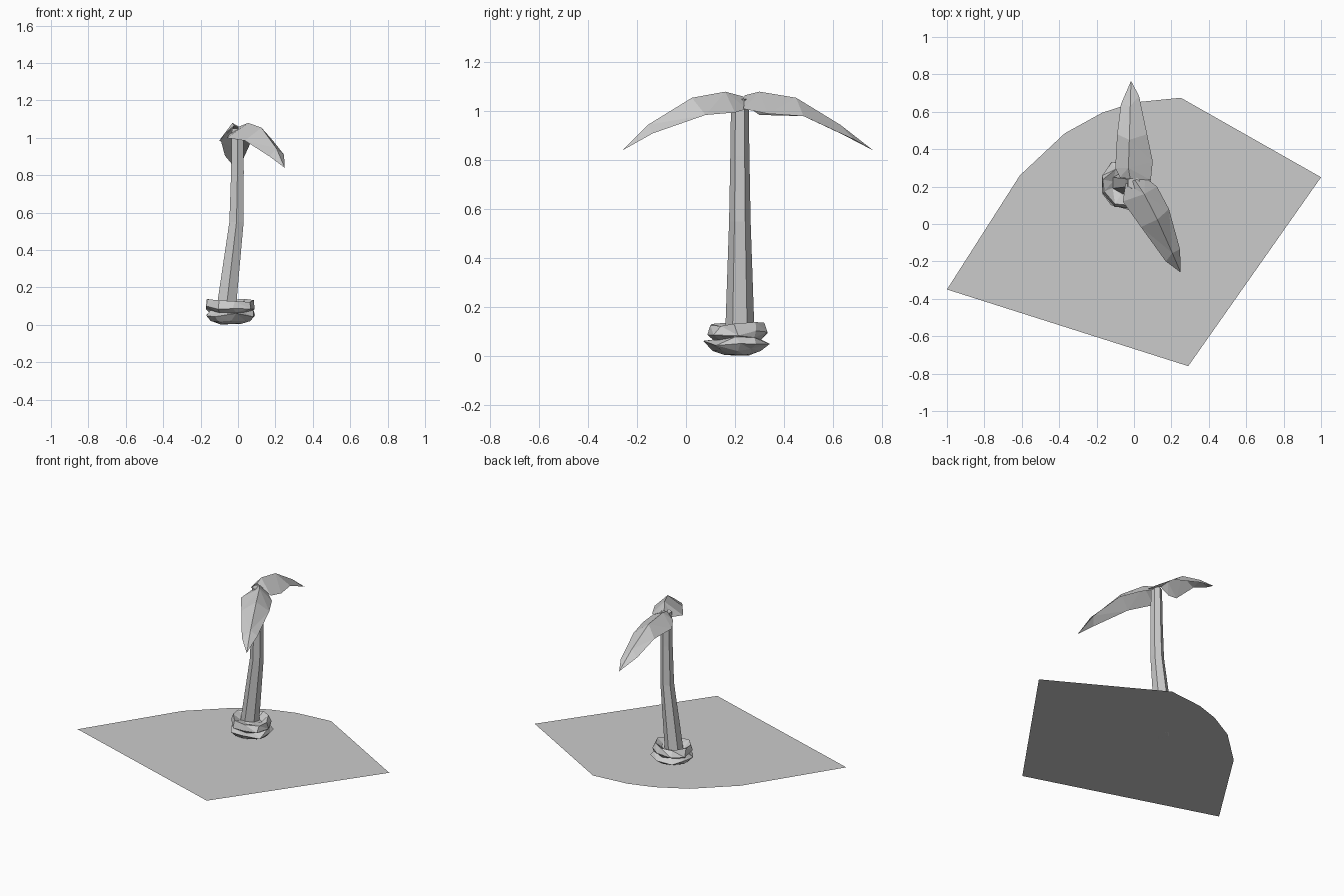
import bpy, bmesh, math, random
from mathutils import Vector

cube = bpy.data.objects.get("Cube")
if cube:
    bpy.data.objects.remove(cube)

random.seed(4)
grey = bpy.data.materials.new("plain grey")
grey.use_nodes = True
GREY = (0.6, 0.6, 0.6, 1)
grey.diffuse_color = GREY
grey.node_tree.nodes["Principled BSDF"].inputs["Base Color"].default_value = GREY


def finish(name, bm):
    """Turn a bmesh into a flat shaded grey object."""
    mesh = bpy.data.meshes.new(name)
    bm.to_mesh(mesh)
    bm.free()
    mesh.materials.append(grey)
    obj = bpy.data.objects.new(name, mesh)
    bpy.context.collection.objects.link(obj)
    return obj


def loft(bm, rings, closed=True):
    """Bridge successive rows of points with quads."""
    rows = [[bm.verts.new(p) for p in ring] for ring in rings]
    count = len(rows[0])
    for low, high in zip(rows, rows[1:]):
        for i in range(count if closed else count - 1):
            j = (i + 1) % count
            bm.faces.new((low[i], low[j], high[j], high[i]))
    return rows


# Sandy ground sheet
bm = bmesh.new()
outline = [(1, .25), (.25, .675), (0, .65), (-.17, .595), (-.37, .485),
           (-.61, .26), (-1, -.35), (.29, -.76)]
bm.faces.new([bm.verts.new((x, y, .004)) for x, y in outline])
finish("ground", bm)

# Six-sided trunk with a gentle bend: centre x, height, radius
bm = bmesh.new()
rings = []
for cx, z, r in [(-.07, .03, .062), (-.008, .55, .044),
                 (-.003, .82, .039), (-.002, 1.05, .036)]:
    rings.append([(cx + r * math.sin(a), .22 - r * math.cos(a), z)
                  for a in (k * math.pi / 3 for k in range(6))])
rows = loft(bm, rings)
bm.faces.new(rows[-1])
bm.faces.new(rows[0][::-1])
finish("trunk", bm)

# Craggy rock collar with a notch around its waist: radius, height
bm = bmesh.new()
rings = []
SIDES = 9
for r, z in [(.06, .004), (.105, .022), (.14, .055), (.112, .075),
             (.138, .095), (.115, .133), (.065, .112)]:
    ring = []
    for k in range(SIDES):
        a = 2 * math.pi * k / SIDES + random.uniform(-.12, .12)
        rr = r * random.uniform(.88, 1.08)
        lift = random.uniform(-.012, .008) if z > .03 else random.uniform(-.004, .008)
        ring.append((-.043 + 1.05 * rr * math.cos(a),
                     .208 + .95 * rr * math.sin(a), z + lift))
    rings.append(ring)
rows = loft(bm, rings)
bm.faces.new(rows[0][::-1])
bm.faces.new(rows[-1])
bmesh.ops.triangulate(bm, faces=bm.faces[:])
finish("rock_base", bm)


# Folded palm leaves: each row is one edge, the ridge and the other edge
def leaf(name, rows, tip):
    bm = bmesh.new()
    last = loft(bm, rows, closed=False)[-1]
    end = bm.verts.new(tip)
    for a, b in zip(last, last[1:]):
        bm.faces.new((a, b, end))
    bmesh.ops.triangulate(bm, faces=bm.faces[:])
    for f in bm.faces:
        f.normal_update()
        if f.normal.z < 0:
            f.normal_flip()
    finish(name, bm)


leaf("back_leaf", [
    [(-.075, .25, 1.02), (-.02, .24, 1.065), (.09, .235, 1.01)],
    [(-.10, .30, .985), (-.03, .30, 1.08), (.10, .335, .99)],
    [(-.09, .48, .98), (-.025, .45, 1.055), (.07, .48, .98)],
    [(-.07, .64, .905), (-.02, .63, .945), (.027, .685, .885)],
], (-.016, .765, .84))

leaf("front_leaf", [
    [(-.045, .215, 1.02), (.005, .235, 1.06), (.06, .25, 1.01)],
    [(-.06, .12, 1.0), (.055, .16, 1.08), (.123, .20, .995)],
    [(.037, -.016, .985), (.125, .024, 1.055), (.187, .08, .985)],
    [(.17, -.20, .90), (.205, -.155, .945), (.246, -.135, .91)],
], (.25, -.26, .84))
